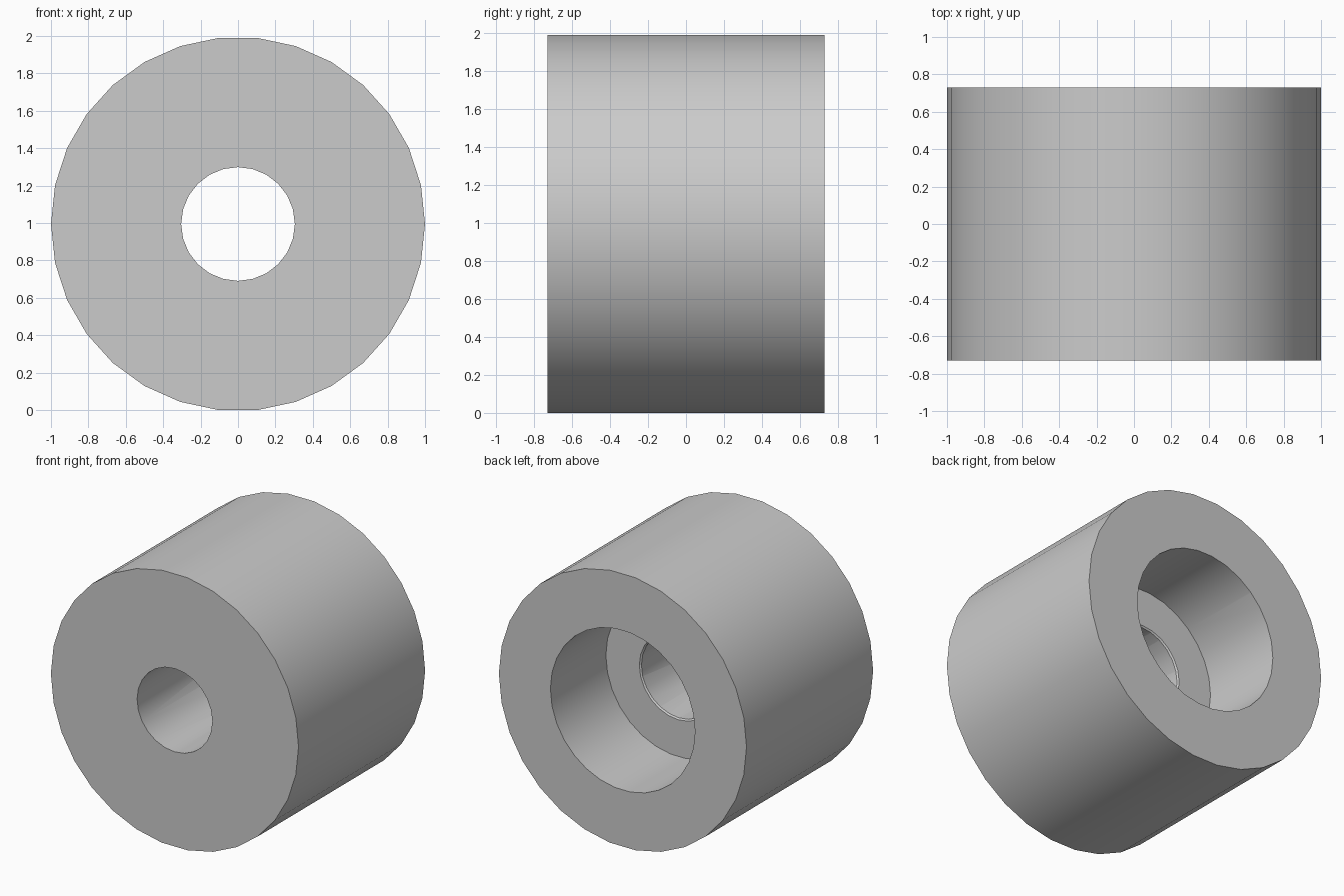
import bpy
import math

cube = bpy.data.objects.get("Cube")
if cube:
    bpy.data.objects.remove(cube, do_unlink=True)

CENTRE_Z = math.cos(math.radians(6))  # the lowest facet rests flat on the ground
HALF = 0.73
FLOOR_Y = 0.09
BORE_R = 0.304


def round_bar(name, sides, r_front, r_back, y_front, y_back):
    """Bar along y, with a corner pointing along +x."""
    bpy.ops.mesh.primitive_cone_add(
        vertices=sides, radius1=r_back, radius2=r_front, depth=y_back - y_front,
        location=(0, (y_front + y_back) / 2, CENTRE_Z),
        rotation=(math.pi / 2, math.pi / 2, 0))
    obj = bpy.context.object
    obj.name = name
    return obj


# Outer body
body = round_bar("spacer_body", 30, 1, 1, -HALF, HALF)

# Through bore, rear counterbore and the small chamfer between them
cutters = [
    round_bar("bore_cutter", 24, BORE_R, BORE_R, -1, 1),
    round_bar("counterbore_cutter", 30, 0.584, 0.584, FLOOR_Y, 1),
    round_bar("chamfer_cutter", 24, BORE_R - 0.01, BORE_R + 0.02,
              FLOOR_Y - 0.02, FLOOR_Y + 0.01),
]
bpy.ops.object.select_all(action="DESELECT")
body.select_set(True)
bpy.context.view_layer.objects.active = body
for cutter in cutters:
    cutter.hide_render = True
    cut = body.modifiers.new(cutter.name, "BOOLEAN")
    cut.operation = "DIFFERENCE"
    cut.solver = "EXACT"
    cut.object = cutter
    bpy.ops.object.modifier_apply(modifier=cut.name)
    bpy.data.objects.remove(cutter, do_unlink=True)

# Plain grey finish
grey = bpy.data.materials.new("light_grey")
grey.use_nodes = True
colour = (0.6, 0.6, 0.6, 1)
grey.diffuse_color = colour
grey.node_tree.nodes["Principled BSDF"].inputs["Base Color"].default_value = colour
body.data.materials.clear()
body.data.materials.append(grey)

bpy.ops.object.shade_smooth_by_angle(angle=math.radians(30))
